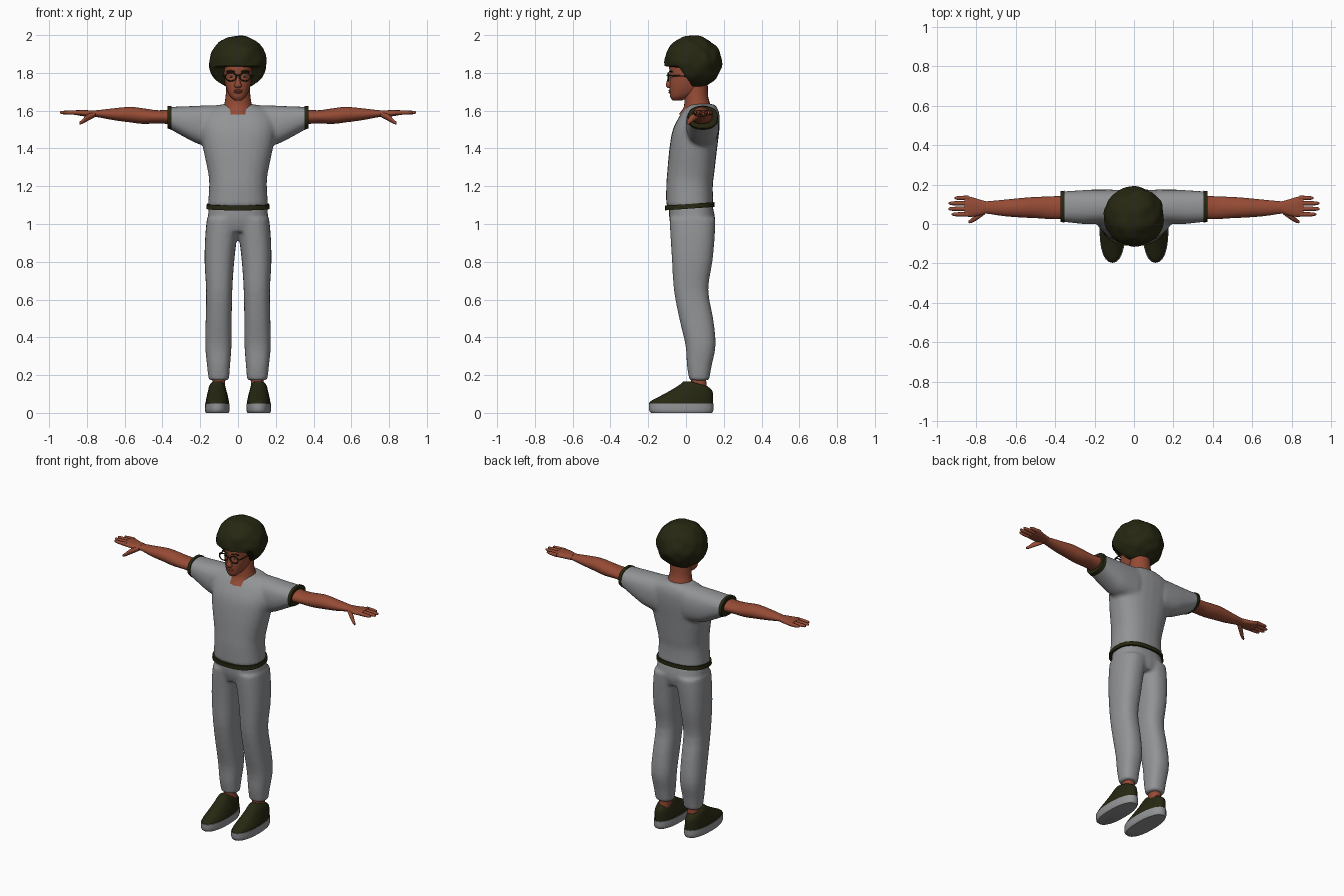
import bpy
import bmesh
import math
from mathutils import Vector, noise

default_cube = bpy.data.objects.get("Cube")
if default_cube:
    bpy.data.objects.remove(default_cube, do_unlink=True)


def material(name, red, green, blue):
    mat = bpy.data.materials.new(name)
    mat.use_nodes = True
    colour = (red, green, blue, 1)
    mat.diffuse_color = colour
    shader = next(n for n in mat.node_tree.nodes if n.type == "BSDF_PRINCIPLED")
    shader.inputs["Base Color"].default_value = colour
    return mat


cloth = material("grey cloth", .29, .295, .305)
skin = material("brown skin", .3, .07, .035)
dark = material("dark olive", .02, .02, .006)
eye_white = material("eye white", .5, .48, .45)


def smooth_rows(rows, steps):
    """Catmull-Rom interpolation between the given cross-sections."""
    rows = [Vector(row) for row in rows]
    result = []
    for i in range(len(rows) - 1):
        before, start = rows[max(i - 1, 0)], rows[i]
        end, after = rows[i + 1], rows[min(i + 2, len(rows) - 1)]
        for step in range(steps):
            t = step / steps
            bend = (end - before) * t
            bend += (before * 2 - start * 5 + end * 4 - after) * t ** 2
            bend += (start * 3 - before - end * 3 + after) * t ** 3
            result.append(start + bend / 2)
    return result + [rows[-1]]


def add_loft(bm, rows, axis="Z", power=2.4, sides=24, steps=3):
    """Rows hold a position and the low and high bounds on the other two axes.
    A row of four values is symmetric: position, half width, low, high."""
    rows = [(r[0], -r[1], *r[1:]) if len(r) == 4 else r for r in rows]
    rings = []
    for pos, a_low, a_high, b_low, b_high in smooth_rows(rows, steps):
        ring = []
        for k in range(sides):
            angle = math.tau * k / sides
            c, s = math.cos(angle), math.sin(angle)
            c = math.copysign(abs(c) ** (2 / power), c)
            s = math.copysign(abs(s) ** (2 / power), s)
            a = (a_low + a_high + c * (a_high - a_low)) / 2
            b = (b_low + b_high + s * (b_high - b_low)) / 2
            spot = {"Z": (a, b, pos), "X": (pos, a, b), "Y": (a, pos, b)}[axis]
            ring.append(bm.verts.new(spot))
        rings.append(ring)
    for low, high in zip(rings, rings[1:]):
        for k in range(sides):
            n = (k + 1) % sides
            bm.faces.new((low[k], low[n], high[n], high[k]))
    bm.faces.new(rings[0])
    bm.faces.new(rings[-1])


def add_ball(bm, centre, radii, detail=2):
    ball = bmesh.ops.create_icosphere(bm, subdivisions=detail, radius=1)
    for v in ball["verts"]:
        v.co = Vector(centre) + Vector(p * r for p, r in zip(v.co, radii))


def mirror(obj):
    obj.modifiers.new("Mirror", "MIRROR").use_mirror_merge = False


def finish(name, bm, mat, mirrored=False, fuse=0, angle=50):
    bmesh.ops.recalc_face_normals(bm, faces=bm.faces)
    mesh = bpy.data.meshes.new(name)
    bm.to_mesh(mesh)
    bm.free()
    mesh.materials.append(mat)
    obj = bpy.data.objects.new(name, mesh)
    bpy.context.collection.objects.link(obj)
    bpy.ops.object.select_all(action="DESELECT")
    obj.select_set(True)
    bpy.context.view_layer.objects.active = obj
    bpy.ops.object.shade_smooth_by_angle(angle=math.radians(angle))
    if mirrored:
        mirror(obj)
    if fuse:
        remesh = obj.modifiers.new("Fuse", "REMESH")
        remesh.mode = "VOXEL"
        remesh.voxel_size = fuse
        remesh.use_smooth_shade = True
        soften = obj.modifiers.new("Soften", "SMOOTH")
        soften.factor = .5
        soften.iterations = 6
    return obj


def part(name, mat, rows, mirrored=False, **shape):
    bm = bmesh.new()
    add_loft(bm, rows, **shape)
    return finish(name, bm, mat, mirrored)


def tube(name, points, radius, cyclic=False):
    curve = bpy.data.curves.new(name, "CURVE")
    curve.dimensions = "3D"
    curve.bevel_depth = radius
    curve.bevel_resolution = 2
    curve.use_fill_caps = True
    spline = curve.splines.new("POLY")
    spline.points.add(len(points) - 1)
    for point, co in zip(spline.points, points):
        point.co = (*co, 1)
    spline.use_cyclic_u = cyclic
    curve.materials.append(dark)
    obj = bpy.data.objects.new(name, curve)
    bpy.context.collection.objects.link(obj)
    mirror(obj)


# Shirt: torso and sleeves fused into one soft surface
bm = bmesh.new()
add_loft(bm, [(1.09, .16, -.105, .145), (1.2, .153, -.105, .142), (1.27, .158, -.1, .15),
              (1.4, .185, -.088, .165), (1.5, .2, -.07, .177), (1.57, .19, -.035, .178),
              (1.61, .15, -.005, .168), (1.635, .08, .02, .15)])
add_loft(bm, [(.1, 0, .175, 1.4, 1.63), (.2, 0, .175, 1.42, 1.627),
              (.26, 0, .172, 1.447, 1.624), (.37, .012, .165, 1.508, 1.62)], axis="X")
finish("shirt", bm, cloth, mirrored=True, fuse=.011)

# Dark bands at the hem and the sleeve ends
hem = part("shirt_hem", dark, [(1.08, .168, -.112, .152), (1.105, .165, -.112, .151)], steps=1)
for v in hem.data.vertices:
    v.co.z += v.co.y * .07
part("sleeve_bands", dark, [(.353, .008, .169, 1.498, 1.625), (.373, .01, .167, 1.507, 1.624)],
     mirrored=True, axis="X", steps=1)

# Trousers
bm = bmesh.new()
add_loft(bm, [(.172, .048, .155, .018, .122), (.25, .042, .164, .005, .136),
              (.36, .034, .174, -.003, .157), (.5, .033, .171, -.036, .144),
              (.65, .03, .169, -.064, .118), (.8, .02, .177, -.074, .14),
              (.93, .004, .174, -.082, .152), (1.03, -.02, .165, -.088, .157)])
add_loft(bm, [(.96, .14, -.07, .14), (1.02, .16, -.088, .155), (1.1, .153, -.09, .14)])
finish("trousers", bm, cloth, mirrored=True, fuse=.01)

# Feet
part("ankles", skin, [(.1, .068, .137, .02, .11), (.22, .07, .135, .03, .105)], mirrored=True)
part("shoe_soles", cloth, [(0, .05, .17, -.185, .138), (.015, .044, .175, -.196, .145),
                           (.05, .045, .174, -.197, .145)], mirrored=True, power=2.3)
part("shoes", dark, [(.04, .048, .171, -.193, .143), (.06, .048, .171, -.19, .143),
                     (.09, .054, .165, -.135, .143), (.12, .062, .158, -.08, .137),
                     (.148, .07, .15, -.035, .1), (.165, .085, .135, -.015, .04)],
     mirrored=True, power=2.2)

# Arms
part("arms", skin, [(.33, .025, .145, 1.525, 1.608), (.42, .025, .14, 1.533, 1.602),
                    (.5, .03, .137, 1.53, 1.612), (.57, .033, .132, 1.538, 1.62),
                    (.66, .04, .123, 1.55, 1.612), (.75, .053, .115, 1.567, 1.602),
                    (.78, .05, .117, 1.568, 1.602)], mirrored=True, axis="X", power=2)

# Hands: palm, four fingers and a lowered thumb
bm = bmesh.new()
add_loft(bm, [(.75, .055, .115, 1.568, 1.602), (.79, .042, .126, 1.568, 1.602),
              (.83, .036, .138, 1.572, 1.604), (.86, .04, .142, 1.578, 1.602)], axis="X")
for y, tip in ((.049, .925), (.077, .942), (.105, .94), (.132, .912)):
    add_loft(bm, [(.84, y - .012, y + .012, 1.577, 1.602), (tip - .02, y - .01, y + .01, 1.58, 1.6),
                  (tip, y - .004, y + .004, 1.586, 1.596)], axis="X", sides=10, power=2)
add_loft(bm, [(.755, .05, .09, 1.567, 1.597), (.8, .018, .05, 1.543, 1.578),
              (.825, .005, .028, 1.53, 1.553), (.84, .004, .016, 1.526, 1.54)],
         axis="X", sides=12, power=2)
finish("hands", bm, skin, mirrored=True)

# Neck and head
part("neck", skin, [(1.58, .08, -.038, .13), (1.62, .076, -.012, .133),
                    (1.67, .066, -.008, .118), (1.74, .062, 0, .115)], power=2)
part("head", skin, [(1.655, .02, -.072, -.02), (1.672, .04, -.083, .02), (1.7, .056, -.087, .07),
                    (1.74, .068, -.088, .1), (1.78, .074, -.085, .12), (1.83, .076, -.089, .12),
                    (1.88, .07, -.08, .11)])

# Nose and lips
bm = bmesh.new()
add_loft(bm, [(1.72, .014, -.096, -.07), (1.732, .02, -.107, -.07),
              (1.76, .011, -.101, -.07), (1.795, .008, -.09, -.07)], sides=12, power=2)
for z in (1.697, 1.706):
    add_ball(bm, (0, -.083, z), (.025, .01, .006))
finish("nose_and_lips", bm, skin)

# Eyes and brows
bm = bmesh.new()
add_ball(bm, (.035, -.075, 1.78), (.013, .008, .006))
finish("eyes", bm, eye_white, mirrored=True)
bm = bmesh.new()
add_ball(bm, (.035, -.081, 1.78), (.005, .004, .005))
finish("pupils", bm, dark, mirrored=True)
tube("eyebrows", [(.016, -.087, 1.806), (.04, -.084, 1.811), (.06, -.074, 1.806)], .004)

# Glasses: rims, bridge and temples
rim = []
for k in range(24):
    angle = math.tau * k / 24
    rim.append((.038 + .029 * math.cos(angle), -.094, 1.779 + .022 * math.sin(angle)))
tube("glasses_rims", rim, .0035, cyclic=True)
tube("glasses_bridge", [(0, -.1, 1.787), (.012, -.095, 1.785)], .0035)
tube("glasses_temples", [(.066, -.094, 1.785), (.076, -.085, 1.786), (.08, .02, 1.782)], .0035)

# Rounded hair with soft lumps, cut back around the face
bm = bmesh.new()
add_ball(bm, (0, .038, 1.856), (.153, .151, .142), detail=5)
for v in bm.verts:
    outward = (v.co - Vector((0, .038, 1.856))).normalized()
    v.co += outward * noise.noise(v.co * 18) * .008
    if v.co.z < 1.835:
        v.co.y = max(v.co.y, -.04 + (1.835 - v.co.z) * .7)
finish("hair", bm, dark)
